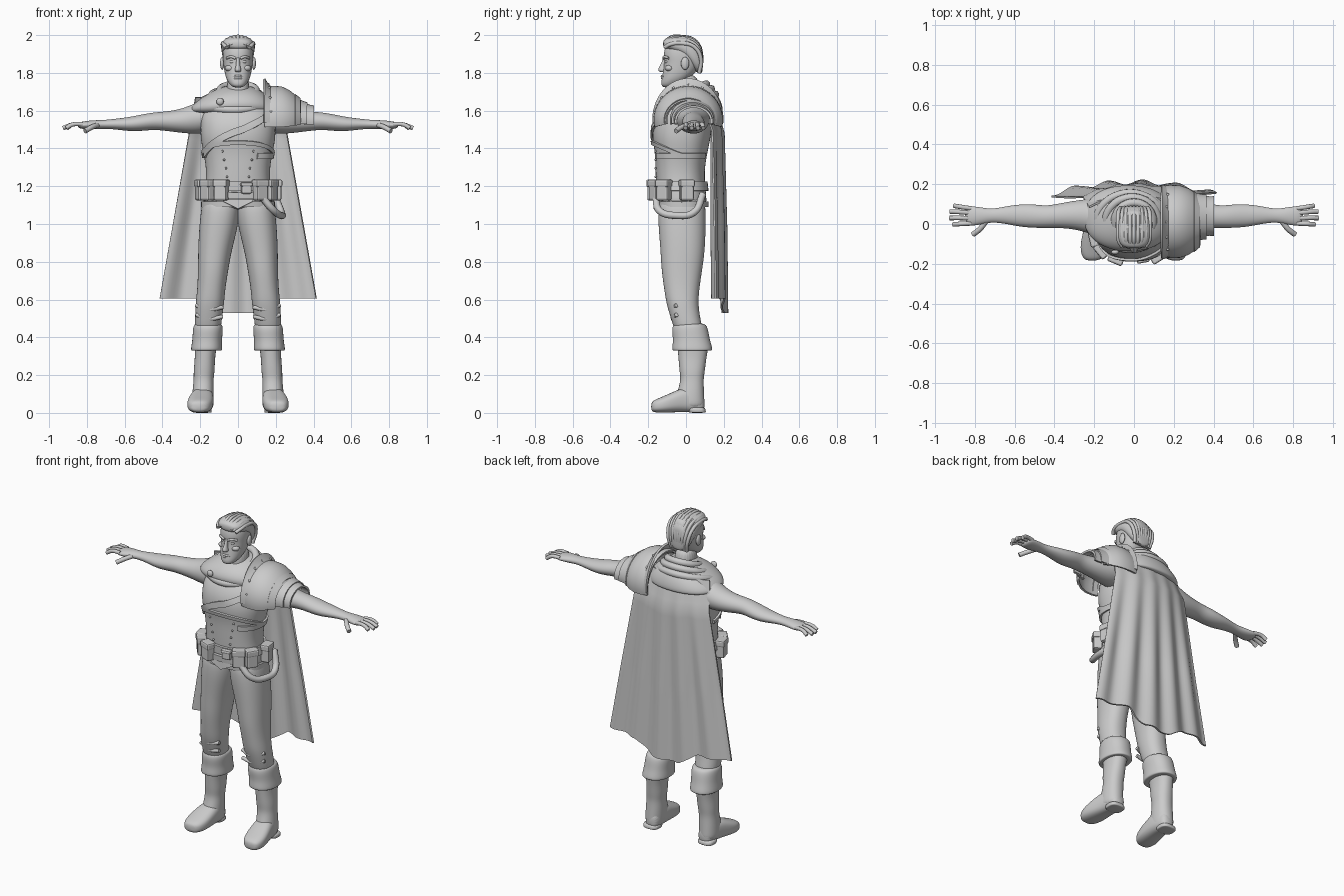
import bpy, bmesh
from math import sin, cos, pi, radians, copysign
from mathutils import Matrix, Vector

if "Cube" in bpy.data.objects:
    bpy.data.objects.remove(bpy.data.objects["Cube"])

grey = bpy.data.materials.new("plain_grey")
grey.use_nodes = True
grey.diffuse_color = (.6, .6, .6, 1)
grey.node_tree.nodes["Principled BSDF"].inputs["Base Color"].default_value = (.6, .6, .6, 1)


def finish(name, data, mirror=False):
    obj = bpy.data.objects.new(name, data)
    bpy.context.collection.objects.link(obj)
    data.materials.append(grey)
    if mirror:
        obj.modifiers.new("mirror", 'MIRROR')
    return obj


def from_bmesh(name, bm, mirror=False, smooth=True):
    bmesh.ops.recalc_face_normals(bm, faces=bm.faces)
    mesh = bpy.data.meshes.new(name)
    bm.to_mesh(mesh)
    bm.free()
    for poly in mesh.polygons:
        poly.use_smooth = smooth
    return finish(name, mesh, mirror)


def skin_rows(bm, rows, closed):
    """Join neighbouring rows of points with quads."""
    rings = [[bm.verts.new(p) for p in row] for row in rows]
    for a, b in zip(rings, rings[1:]):
        count = len(a)
        for i in range(count if closed else count - 1):
            j = (i + 1) % count
            bm.faces.new((a[i], a[j], b[j], b[i]))
    return rings


def oval(section, angle, power):
    """Point of a rounded-box outline given by its bounds."""
    t, a0, a1, b0, b1 = section
    c, s = cos(angle), sin(angle)
    u = copysign(abs(c) ** power, c)
    v = copysign(abs(s) ** power, s)
    return t, (a0 + a1 + u * (a1 - a0)) / 2, (b0 + b1 + v * (b1 - b0)) / 2


ORDER = {'x': (0, 1, 2), 'y': (1, 0, 2), 'z': (1, 2, 0)}


def loft(name, sections, axis='z', power=.9, mirror=False, sides=24):
    bm = bmesh.new()
    rows = []
    for section in sections:
        ring = [oval(section, 2 * pi * i / sides, power) for i in range(sides)]
        rows.append([[p[k] for k in ORDER[axis]] for p in ring])
    rings = skin_rows(bm, rows, True)
    bm.faces.new(rings[0])
    bm.faces.new(rings[-1])
    obj = from_bmesh(name, bm, mirror)
    obj.modifiers.new("subdivision", 'SUBSURF').levels = 2
    obj.modifiers["subdivision"].render_levels = 2
    return obj


def sym(rows):
    return [(t, -w, w, low, high) for t, w, low, high in rows]


def sheet(name, rows, thick, closed=False, offset=1):
    bm = bmesh.new()
    skin_rows(bm, rows, closed)
    obj = from_bmesh(name, bm)
    solid = obj.modifiers.new("solidify", 'SOLIDIFY')
    solid.thickness, solid.offset = thick, offset
    obj.modifiers.new("crisp_edges", 'EDGE_SPLIT').split_angle = radians(45)
    return obj


def tube(name, paths, radius, closed=False, mirror=False):
    curve = bpy.data.curves.new(name, 'CURVE')
    curve.dimensions = '3D'
    curve.bevel_depth, curve.bevel_resolution, curve.resolution_u = radius, 3, 6
    curve.use_fill_caps = True
    if mirror:
        paths = paths + [[(-x, y, z) for x, y, z in path] for path in paths]
    for path in paths:
        spline = curve.splines.new('BEZIER')
        spline.bezier_points.add(len(path) - 1)
        spline.use_cyclic_u = closed
        for point, co in zip(spline.bezier_points, path):
            point.co = co
            point.handle_left_type = point.handle_right_type = 'AUTO'
    return finish(name, curve)


def blobs(name, centres, size, mirror=False):
    bm = bmesh.new()
    for centre in centres:
        place = Matrix.Translation(centre) @ Matrix.Diagonal((*size, 1))
        bmesh.ops.create_uvsphere(bm, u_segments=12, v_segments=8, radius=1, matrix=place)
    return from_bmesh(name, bm, mirror)


# Torso, with a lookup of points on its surface
TORSO = sym([(1.07, .185, -.15, .11), (1.14, .185, -.155, .11), (1.22, .17, -.16, .1),
             (1.3, .17, -.163, .1), (1.38, .185, -.165, .115), (1.45, .2, -.18, .13),
             (1.52, .2, -.175, .14), (1.58, .2, -.15, .14), (1.64, .15, -.1, .12),
             (1.69, .08, -.07, .08)])
loft("vest", TORSO, power=.85)


def on_torso(deg, z, out=.004):
    for a, b in zip(TORSO, TORSO[1:]):
        if z <= b[0]:
            break
    f = (z - a[0]) / (b[0] - a[0])
    section = [p + (q - p) * f for p, q in zip(a, b)]
    _, x, y = oval(section, radians(deg), .85)
    away = Vector((x, y, 0)).normalized() * out
    return Vector((x, y, z)) + away


def band(name, start, end, height, width, thick=.012):
    """Strap lying on the torso; height is a function of 0..1 along it."""
    steps = 40
    rows = []
    for i in range(steps + 1):
        f = i / steps
        deg, z = start + (end - start) * f, height(f)
        rows.append([on_torso(deg, z + k * width / 2) for k in (-1, 0, 1)])
    return sheet(name, rows, thick, offset=0)


band("chest_strap", -40, -160, lambda f: 1.58 - .21 * f, .04)
band("chest_plate_edge", -185, 5, lambda f: 1.36 + .07 * sin(pi * f), .022)
band("waist_belt", 0, 360, lambda f: 1.2, .05, .02)
band("slung_belt", -150, -20, lambda f: 1.18 - .03 * sin(pi * f), .035, .035)
band("vest_hem", 0, 360, lambda f: 1.105, .03)
band("armhole_belt", -60, 60, lambda f: 1.36, .03)
blobs("vest_buttons", [on_torso(-90 + s * (16 + 2 * k), 1.25 + .045 * k)
                       for s in (-1, 1) for k in range(4)], (.006, .006, .006))
# pointed front tab of the vest
sheet("vest_tab", [[(x, -.163, 1.13), (x, -.166, 1.08 + .5 * abs(x))]
                   for x in (-.08, -.04, 0, .04, .08)], .012, offset=0)


# Belt pouches and buckle
def box(name, deg, z, wide, deep, tall):
    bm = bmesh.new()
    for rise, height, grow in ((0, tall, 0), (tall * .32, tall * .36, .009)):
        centre = on_torso(deg, z, deep / 2) + Vector((0, 0, rise))
        bmesh.ops.create_cube(bm, size=1, matrix=Matrix.Translation(centre)
                              @ Matrix.Rotation(radians(deg), 4, 'Z')
                              @ Matrix.Diagonal((deep + grow, wide + grow, height, 1)))
    obj = from_bmesh(name, bm, smooth=False)
    bevel = obj.modifiers.new("bevel", 'BEVEL')
    bevel.width, bevel.segments = .009, 2


for k, deg in enumerate((-166, -140, -112, -58, -32, 10)):
    box(f"pouch_{k}", deg, 1.18, .07, .05, .11)
box("belt_buckle", -80, 1.19, .055, .035, .06)
tube("hanging_strap", [[(.13, -.16, 1.14), (.19, -.14, 1.07), (.23, -.05, 1.045),
                        (.23, .04, 1.06), (.19, .09, 1.16)]], .019)

# Legs, boots and cuffs
loft("trouser_legs", [(1.16, -.01, .185, -.14, .1), (1.06, -.01, .198, -.15, .105),
                      (.97, .004, .207, -.145, .105), (.85, .035, .212, -.135, .1),
                      (.75, .052, .212, -.13, .085), (.65, .068, .216, -.115, .07),
                      (.58, .073, .225, -.105, .065), (.5, .085, .228, -.08, .075),
                      (.4, .095, .23, -.05, .1)], mirror=True)
loft("boot_shafts", [(.42, .105, .23, -.05, .12), (.34, .113, .23, -.045, .118),
                     (.29, .122, .228, -.04, .108), (.22, .123, .236, -.035, .1),
                     (.18, .13, .234, -.028, .093), (.13, .128, .24, -.04, .095),
                     (.06, .13, .245, -.06, .098), (.02, .135, .24, -.06, .1)], mirror=True)
loft("boot_feet", [(.1, .15, .215, .0, .09), (.06, .135, .235, 0, .12), (0, .128, .246, .005, .14),
                   (-.06, .128, .262, .003, .115), (-.12, .133, .272, 0, .088),
                   (-.165, .15, .262, .002, .07), (-.185, .18, .24, .01, .055)],
     'y', .75, True)
loft("boot_heels", [(0, .14, .24, .015, .105), (.005, .14, .24, .015, .105),
                    (.035, .135, .245, 0, .105)], power=.7, mirror=True)
loft("boot_cuffs", [(.475, .095, .22, -.05, .09), (.465, .08, .236, -.072, .11),
                    (.43, .08, .24, -.075, .12), (.385, .085, .242, -.068, .127),
                    (.34, .082, .25, -.075, .142), (.328, .085, .248, -.07, .138),
                    (.33, .11, .23, -.045, .115)], mirror=True)
tube("knee_folds", [[(.08, -.07, z), (.15, -.095 + (.6 - z) * .3, z - .012), (.222, -.05, z + .01)]
                    for z in (.56, .51)], .011, mirror=True)

# Arms and hands
loft("arms", [(.13, -.06, .12, 1.49, 1.64), (.21, -.055, .13, 1.475, 1.65),
              (.28, -.03, .12, 1.48, 1.615), (.36, -.02, .107, 1.49, 1.597),
              (.44, -.02, .09, 1.5, 1.592), (.5, -.02, .1, 1.493, 1.582),
              (.57, -.015, .1, 1.49, 1.567), (.64, 0, .09, 1.5, 1.558),
              (.71, .01, .075, 1.505, 1.55), (.76, 0, .082, 1.502, 1.55),
              (.81, -.01, .09, 1.502, 1.545), (.85, -.005, .088, 1.507, 1.537)], 'x', 1, True)
fingers = [[(.82, y, 1.528), (.875, y * 1.15 - .003, 1.527), (tip, y * 1.25 - .006, 1.508)]
           for y, tip in ((.003, .91), (.029, .927), (.055, .925), (.078, .905))]
tube("fingers", fingers, .0115, mirror=True)
tube("thumbs", [[(.74, .02, 1.525), (.775, -.025, 1.512), (.81, -.053, 1.492)]], .0135, mirror=True)

# Neck, head and face
loft("neck", sym([(1.6, .075, -.08, .08), (1.68, .06, -.07, .07), (1.8, .06, -.07, .07)]))
loft("head", sym([(1.722, .025, -.122, -.07), (1.74, .046, -.134, -.03), (1.77, .064, -.128, .02),
                  (1.81, .073, -.122, .06), (1.86, .079, -.114, .08), (1.885, .081, -.12, .083),
                  (1.93, .08, -.115, .083), (1.97, .065, -.09, .07), (1.985, .03, -.05, .04)]))
loft("nose", [(1.803, -.012, .012, -.135, -.1), (1.812, -.019, .019, -.149, -.1),
              (1.825, -.015, .015, -.147, -.1), (1.85, -.009, .009, -.131, -.1),
              (1.885, -.01, .01, -.12, -.1)], sides=12)
blobs("eyes", [(.031, -.1, 1.859)], (.015, .012, .01), True)
blobs("ears", [(.084, -.005, 1.85)], (.011, .022, .034), True)
blobs("cheeks", [(.042, -.088, 1.825)], (.028, .024, .018), True)
tube("brows", [[(.012, -.119, 1.876), (.035, -.115, 1.885), (.06, -.092, 1.878)]], .007, mirror=True)
tube("lips", [[(-.026, -.116, z), (0, -.128, z + .002), (.026, -.116, z)] for z in (1.771, 1.781)], .006)

# Swept-back hair
loft("hair", sym([(-.122, .035, 1.935, 1.97), (-.105, .07, 1.925, 1.985), (-.06, .086, 1.905, 1.997),
                  (0, .089, 1.875, 1.998), (.045, .084, 1.805, 1.985), (.08, .066, 1.79, 1.95),
                  (.09, .04, 1.81, 1.92)]), 'y')
locks = []
for k in range(-4, 5):
    x = .019 * k
    drop = 6 * x * x
    locks.append([(x * .8, -.112, 1.948 - drop * .4), (x, -.085, 1.985 - drop),
                  (x * 1.06, -.02, 1.991 - drop), (x * 1.05, .045, 1.972 - drop),
                  (x * .9, .08, 1.905 - drop), (x * .7, .07, 1.8)])
tube("hair_locks", locks, .0105)

# Cape with its mantle and cowl
rows = []
for j in range(25):
    v = j / 24
    row = []
    for i in range(49):
        u = i / 24 - 1
        half = .225 + .19 * v
        middle = max(0, 1 - abs(u) / .5)
        bottom = .605 - .075 * min(1, middle * 1.8)
        z = 1.67 + (bottom - 1.67) * v
        top_tuck = max(0, 1 - v * 6) * .05
        fold = .013 * sin(u * 15) * min(1, v * 1.6)
        row.append((u * half, .195 + .012 * v - .06 * u * u - top_tuck + fold, z))
    rows.append(row)
sheet("cape", rows, .01, offset=0)
loft("cape_mantle", [(1.735, -.075, .075, -.02, .115), (1.7, -.14, .13, -.095, .155),
                     (1.665, -.2, .17, -.13, .18), (1.625, -.25, .2, -.145, .195),
                     (1.59, -.262, .2, -.12, .198), (1.585, -.2, .18, -.08, .18)])
turns = [2 * pi * i / 16 for i in range(16)]
for k, (wide, deep, z, lean) in enumerate(((.095, .092, 1.705, .035), (.13, .118, 1.675, .04),
                                           (.165, .14, 1.645, .04))):
    tube(f"cowl_fold_{k}", [[(wide * cos(a) - .01 * k, .015 + deep * sin(a), z + lean * sin(a))
                             for a in turns]], .021, True)
blobs("cape_clasp", [(-.095, -.142, 1.648)], (.02, .012, .02))


# Shoulder armour on the left side
def arch(name, stations, base, middle, reach=12):
    rows = []
    for x, wide, tall in stations:
        row = []
        for i in range(33):
            a = radians(-reach + (180 + 2 * reach) * i / 32)
            row.append((x, middle + wide * cos(a), base + tall * sin(a)))
        rows.append(row)
    return sheet(name, rows, .012, offset=0)


arch("shoulder_dome", [(.14, .172, .165), (.18, .178, .176), (.23, .176, .172), (.27, .163, .153),
                       (.305, .14, .125), (.33, .115, .1)], 1.55, .012)
arch("shoulder_guard", [(.175, .172, .17), (.155, .178, .19), (.138, .183, .218)], 1.55, .01, 4)
arch("dome_rim", [(.3, .148, .133), (.328, .124, .112)], 1.55, .012)
arch("upper_lame", [(.31, .115, .108), (.345, .108, .095), (.365, .106, .088)], 1.55, .035)
arch("lower_lame", [(.35, .098, .09), (.38, .093, .08), (.402, .094, .076)], 1.545, .04)
blobs("armour_rivets", [(.16 + .005 * abs(k), .01 - .176 * sin(k * .45), 1.555 + .184 * cos(k * .45))
                        for k in range(-3, 4)], (.007, .007, .007))
